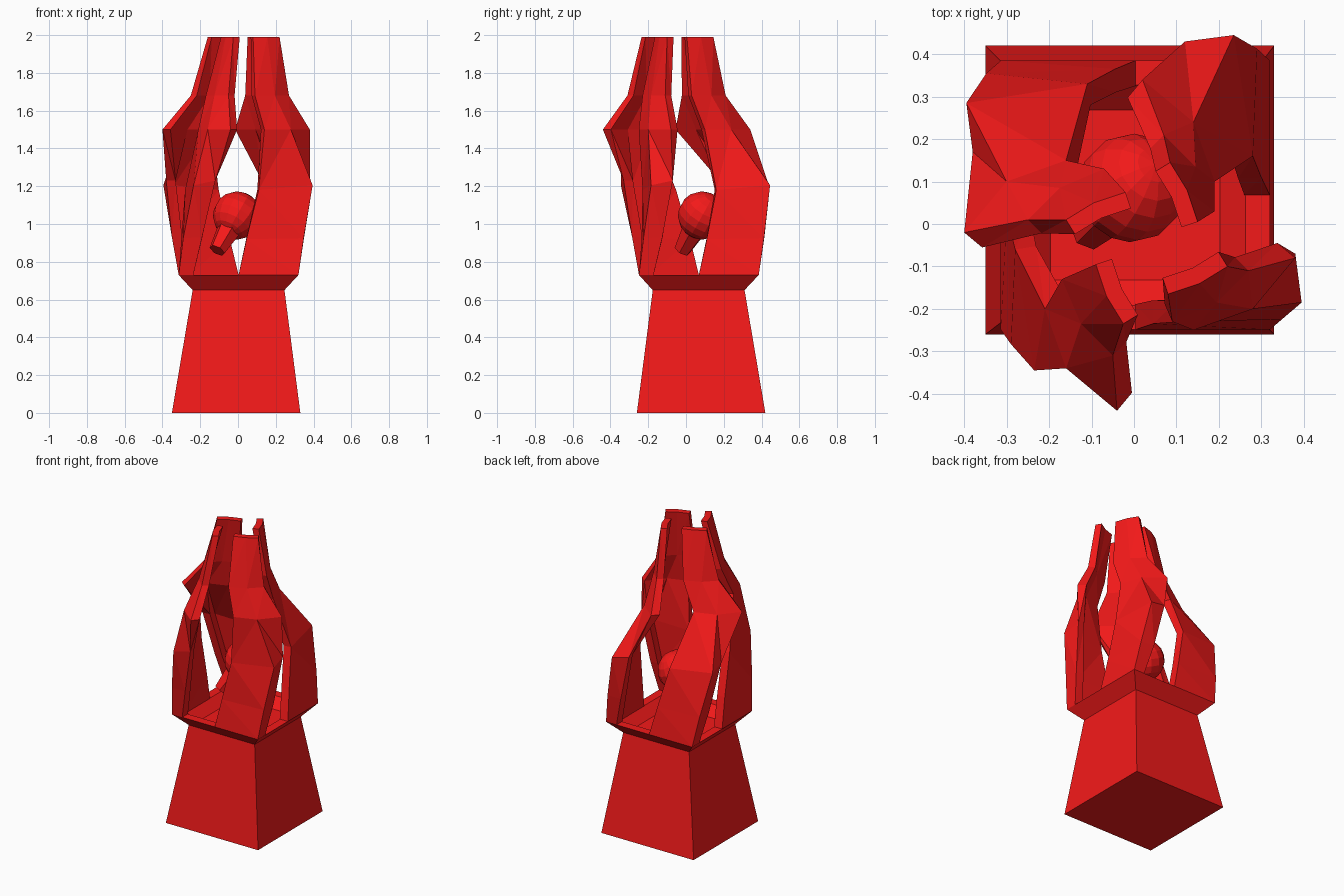
import bpy, bmesh, math
from mathutils import Vector, Matrix

if "Cube" in bpy.data.objects:
    bpy.data.objects.remove(bpy.data.objects["Cube"])

red = bpy.data.materials.new("red")
red.diffuse_color = (0.9, 0.01, 0.01, 1)
red.use_nodes = True
red.node_tree.nodes["Principled BSDF"].inputs["Base Color"].default_value = red.diffuse_color


def finish(name, bm):
    bmesh.ops.recalc_face_normals(bm, faces=bm.faces)
    mesh = bpy.data.meshes.new(name)
    bm.to_mesh(mesh)
    bm.free()
    mesh.materials.append(red)
    obj = bpy.data.objects.new(name, mesh)
    bpy.context.collection.objects.link(obj)
    return obj


def loft(name, rings):
    """Skin a list of equal-length point loops and cap both ends."""
    bm = bmesh.new()
    loops = [[bm.verts.new(p) for p in ring] for ring in rings]
    n = len(loops[0])
    for a, b in zip(loops, loops[1:]):
        for i in range(n):
            j = (i + 1) % n
            bm.faces.new((a[i], a[j], b[j], b[i]))
    caps = [bm.faces.new(loops[0]), bm.faces.new(loops[-1])]
    bmesh.ops.triangulate(bm, faces=[f for f in bm.faces if f not in caps])
    bmesh.ops.triangulate(bm, faces=caps)
    return finish(name, bm)


def square(cx, cy, half, z):
    return [(cx + sx * half, cy + sy * half, z)
            for sx, sy in ((-1, -1), (1, -1), (1, 1), (-1, 1))]


# Tapered pedestal with flared, hollow rim
loft("pedestal", [
    square(-.01, .08, .34, 0),
    square(.003, .067, .243, .65),
    square(.003, .068, .317, .73),
    square(.003, .068, .26, .73),
    square(.003, .068, .20, .67),
])

# Finger section: z, end tilt, axis centre, thickness, then front end / corner / side end
SECTIONS = [
    (.73, 0, (.003, .068), .06, (0, -.317), (.317, -.317), (.317, -.24)),
    (.92, .01, (0, .065), .055, (.045, -.30), (.348, -.29), (.35, -.19)),
    (1.18, .05, (0, .05), .05, (.11, -.28), (.395, -.235), (.38, -.12)),
    (1.50, 0, (-.01, -.05), .055, (.15, -.20), (.29, -.15), (.39, -.03)),
    (1.68, 0, (.01, -.05), .045, (.08, -.18), (.185, -.135), (.26, -.06)),
    (1.99, 0, (.03, -.045), .04, (.05, -.12), (.125, -.095), (.19, -.055)),
]


def finger_ring(section, turn):
    z, tilt, centre, t, *pts = section
    a, k, b = (Vector(p) for p in pts)

    def inward(p, q):
        d = (q - p).normalized()
        return Vector((-d.y, d.x))

    n1, n2 = inward(a, k), inward(k, b)
    miter = (n1 + n2) / (1 + n1.dot(n2))
    outline = [(a, 0), (k, tilt / 2), (b, tilt),
               (b + n2 * t, tilt), (k + miter * t, tilt / 2), (a + n1 * t, 0)]
    rot = Matrix.Rotation(turn, 2)
    ring = []
    for p, dz in outline:
        q = rot @ p + Vector(centre)
        ring.append((q.x, q.y, z + dz))
    return ring


# Four clawed fingers, one per corner
names = ("front_right", "back_right", "back_left", "front_left")
for i, where in enumerate(names):
    loft("finger_" + where, [finger_ring(s, i * math.pi / 2) for s in SECTIONS])

# Orb held between the fingers, tilted along its stem
orb_centre = Vector((-.005, .085, 1.045))
stem_end = Vector((-.11, -.02, .86))
axis = orb_centre - stem_end
tilt = axis.to_track_quat('Z', 'Y').to_matrix().to_4x4()
bm = bmesh.new()
bmesh.ops.create_uvsphere(bm, u_segments=14, v_segments=9, radius=.128,
                          matrix=Matrix.Translation(orb_centre) @ tilt)
finish("orb", bm)

# Short faceted stem below the orb
bm = bmesh.new()
bmesh.ops.create_cone(bm, cap_ends=True, segments=6, radius1=.045, radius2=.07,
                      depth=axis.length * .7,
                      matrix=Matrix.Translation(stem_end + axis * .35) @ tilt)
finish("orb_stem", bm)
